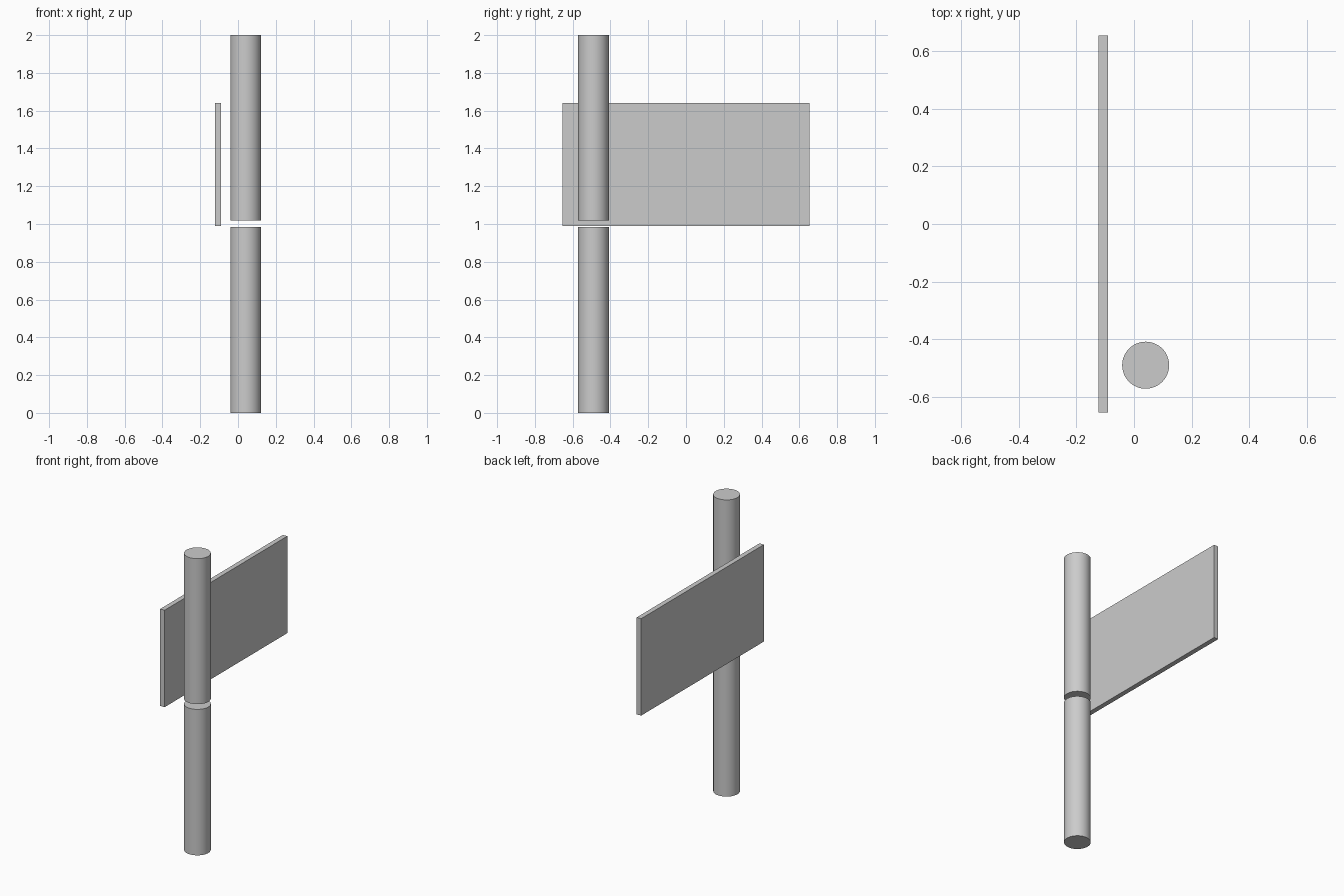
import bpy
import math

if "Cube" in bpy.data.objects:
    bpy.data.objects.remove(bpy.data.objects["Cube"])

POLE_X, POLE_Y, POLE_R = 0.0405, -0.49, 0.0815


def pole(name, z0, z1):
    bpy.ops.mesh.primitive_cylinder_add(
        vertices=64, radius=POLE_R, depth=z1 - z0,
        location=(POLE_X, POLE_Y, (z0 + z1) / 2))
    bpy.context.object.name = name
    bpy.ops.object.shade_smooth_by_angle(angle=math.radians(30))


def panel(name, size, center):
    bpy.ops.mesh.primitive_cube_add(size=1, location=center)
    ob = bpy.context.object
    ob.name = name
    ob.scale = size
    bpy.ops.object.transform_apply(location=False, rotation=False, scale=True)


# Post in two sections with a small gap between them
pole("lower_post", 0.0, 0.984)
pole("upper_post", 1.019, 2.0)

# Flat sign board standing beside the post
panel("sign_board", (0.0327, 1.307, 0.6535), (-0.1065, 0.0, 1.315))
